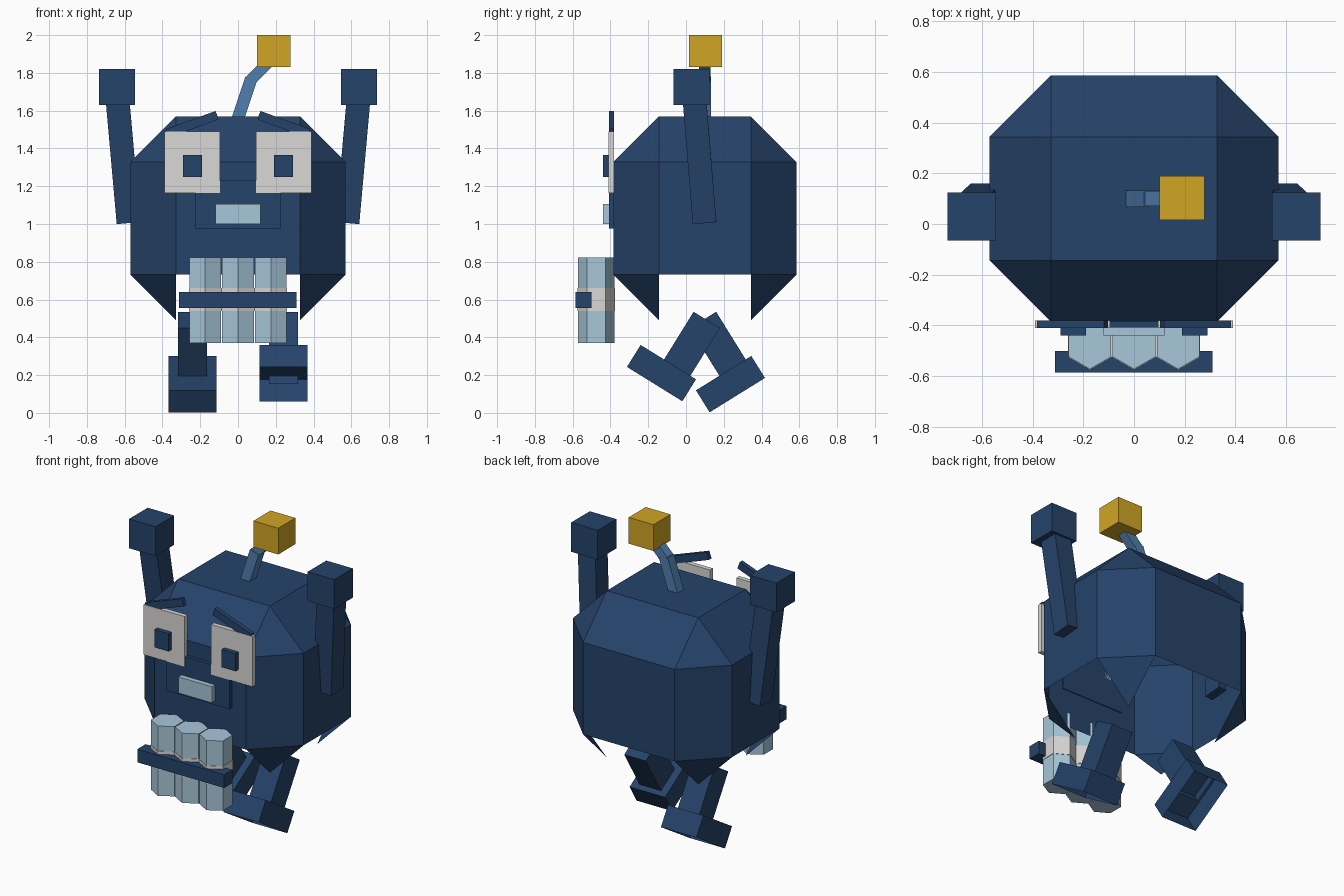
import bpy, bmesh, math
from mathutils import Vector, Matrix

old = bpy.data.objects.get("Cube")
if old:
    bpy.data.objects.remove(old)


def material(name, rgb):
    m = bpy.data.materials.new(name)
    m.use_nodes = True
    m.diffuse_color = (*rgb, 1)
    m.node_tree.nodes["Principled BSDF"].inputs["Base Color"].default_value = (*rgb, 1)
    return m


navy = material("navy", (0.019, 0.056, 0.145))
steel = material("steel_blue", (0.08, 0.21, 0.43))
pale = material("pale_blue", (0.39, 0.57, 0.70))
white = material("off_white", (0.70, 0.69, 0.68))
gold = material("gold", (0.64, 0.38, 0.018))


def finish(name, bm, mat):
    mesh = bpy.data.meshes.new(name)
    bm.to_mesh(mesh)
    bm.free()
    mesh.materials.append(mat)
    ob = bpy.data.objects.new(name, mesh)
    bpy.context.collection.objects.link(ob)
    return ob


def box(name, x, y, z, mat, turn=None, open_bottom=False):
    """Box from ranges on each axis, optionally turned by a matrix or left open below."""
    bm = bmesh.new()
    bmesh.ops.create_cube(bm, size=1)
    spans = (x, y, z)
    bmesh.ops.scale(bm, vec=[b - a for a, b in spans], verts=bm.verts)
    bmesh.ops.translate(bm, vec=[(a + b) / 2 for a, b in spans], verts=bm.verts)
    if open_bottom:
        low = min(bm.faces, key=lambda f: f.calc_center_median().z)
        bmesh.ops.delete(bm, geom=[low], context='FACES')
    if turn:
        bm.transform(turn)
    return finish(name, bm, mat)


def bar(name, start, end, width, mat):
    """Square bar between two points."""
    a, b = Vector(start), Vector(end)
    d = b - a
    swing = Vector((0, 0, 1)).rotation_difference(d).to_matrix().to_4x4()
    h = width / 2
    return box(name, (-h, h), (-h, h), (0, d.length), mat, Matrix.Translation(a) @ swing)


def prism(name, x, y, z, radius, mat):
    """Upright hexagonal prism with a corner facing forward."""
    bm = bmesh.new()
    bmesh.ops.create_cone(bm, cap_ends=True, segments=6, radius1=radius,
                          radius2=radius, depth=z[1] - z[0])
    if max(v.co.x for v in bm.verts) > radius * 0.95:
        bm.transform(Matrix.Rotation(math.pi / 6, 4, 'Z'))
    bmesh.ops.translate(bm, vec=(x, y, sum(z) / 2), verts=bm.verts)
    return finish(name, bm, mat)


# Body: chamfered box, open underneath with four hanging corner points
bm = bmesh.new()
half = Vector((0.57, 0.485, 0.54))
chamfer = 0.242
for sx in (-1, 1):
    for sy in (-1, 1):
        for sz in (-1, 1):
            for axis in range(3):
                p = half - Vector((chamfer,) * 3)
                p[axis] = half[axis]
                bm.verts.new((p.x * sx, p.y * sy, p.z * sz))
bmesh.ops.convex_hull(bm, input=bm.verts)
bmesh.ops.dissolve_limit(bm, angle_limit=0.02, verts=bm.verts, edges=bm.edges)
bm.normal_update()
under = [f for f in bm.faces if f.normal.z < -0.1
         and min(abs(f.normal.x), abs(f.normal.y)) < 0.1]
bmesh.ops.delete(bm, geom=under, context='FACES')
bmesh.ops.translate(bm, vec=(0, 0.1, 1.03), verts=bm.verts)
finish("body", bm, navy)

# Arms, hands, eyes and brows on both sides
for side, s in (("left", 1), ("right", -1)):
    def span(a, b):
        return tuple(sorted((a * s, b * s)))

    bar(side + "_arm", (0.58 * s, 0.098, 1.01), (0.638 * s, 0.045, 1.66), 0.125, navy)
    box(side + "_hand", span(0.545, 0.735), (-0.065, 0.125), (1.63, 1.82), navy)
    box(side + "_eye", span(0.095, 0.39), (-0.41, -0.38), (1.165, 1.49), white)
    box(side + "_pupil", span(0.19, 0.29), (-0.44, -0.405), (1.25, 1.365), navy)
    tilt = Matrix.Translation((0.242 * s, 0, 1.528)) @ Matrix.Rotation(math.radians(20 * s), 4, 'Y')
    box(side + "_brow", (-0.14, 0.14), (-0.408, -0.38), (-0.024, 0.024), navy, tilt)

    # Striding leg: thigh and hollow foot swung from the hip
    pose = (Matrix.Translation((0.24 * s, 0.1 + 0.01 * s, 0.492))
            @ Matrix.Rotation(math.radians(-31.8 * s), 4, 'X'))
    box(side + "_thigh", (-0.077, 0.077), (-0.082, 0.082), (-0.347, 0), navy, pose, True)
    box(side + "_foot", (-0.127, 0.127), (-0.228, 0.117), (-0.434, -0.297), navy, pose, True)

# Muzzle and mouth
box("muzzle", (-0.225, 0.225), (-0.408, -0.38), (0.975, 1.23), navy)
box("mouth", (-0.12, 0.12), (-0.44, -0.405), (1.0, 1.105), pale)

# Antenna
bar("antenna_lower", (-0.01, 0.1, 1.53), (0.07, 0.1, 1.77), 0.065, steel)
bar("antenna_upper", (0.065, 0.1, 1.76), (0.16, 0.1, 1.855), 0.06, steel)
box("antenna_tip", (0.1, 0.278), (0.015, 0.19), (1.83, 2.0), gold)

# Bundle of three sticks with bands and a strap
for i in (-1, 0, 1):
    label = ("right", "middle", "left")[i + 1]
    prism(label + "_stick", 0.174 * i, -0.475, (0.37, 0.822), 0.097, pale)
    prism(label + "_band", 0.174 * i, -0.475, (0.54, 0.66), 0.1, white)
box("strap", (-0.312, 0.31), (-0.585, -0.5), (0.555, 0.64), navy)
